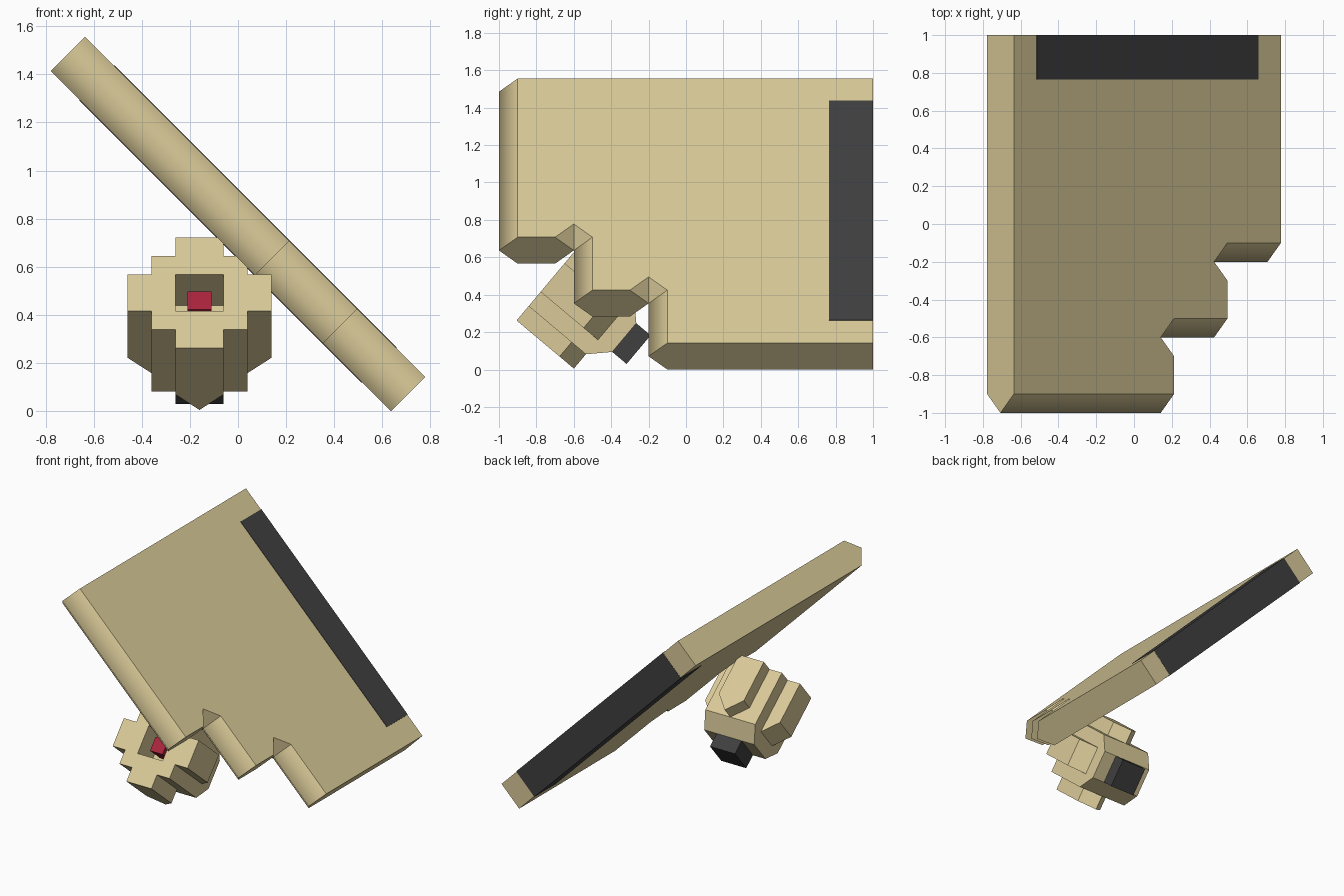
import bpy, bmesh
from math import radians
from mathutils import Matrix, Vector

cube = bpy.data.objects.get("Cube")
if cube:
    bpy.data.objects.remove(cube, do_unlink=True)


def material(name, rgb):
    m = bpy.data.materials.new(name)
    m.use_nodes = True
    m.diffuse_color = (*rgb, 1)
    m.node_tree.nodes["Principled BSDF"].inputs["Base Color"].default_value = (*rgb, 1)
    return m


sand = material("sand", (0.70, 0.59, 0.315))
charcoal = material("charcoal", (0.05, 0.05, 0.05))
red = material("red", (0.40, 0.018, 0.047))


def finish(name, bm, mat, frame):
    """Turn a bmesh into a placed object."""
    bmesh.ops.recalc_face_normals(bm, faces=bm.faces)
    mesh = bpy.data.meshes.new(name)
    bm.to_mesh(mesh)
    bm.free()
    mesh.materials.append(mat)
    ob = bpy.data.objects.new(name, mesh)
    ob.matrix_world = frame
    bpy.context.collection.objects.link(ob)
    return ob


def prism(bm, profile, lo, hi, place):
    """Extrude a 2D profile from lo to hi; place maps (a, b, h) to a point."""
    rings = [[bm.verts.new(place(a, b, h)) for a, b in profile] for h in (lo, hi)]
    for ring in rings:
        bm.faces.new(ring)
    for i in range(len(profile)):
        j = (i + 1) % len(profile)
        bm.faces.new((rings[0][i], rings[0][j], rings[1][j], rings[1][i]))


def box(name, mat, frame, x, y, z):
    bm = bmesh.new()
    prism(bm, [(x[0], y[0]), (x[1], y[0]), (x[1], y[1]), (x[0], y[1])],
          z[0], z[1], lambda a, b, h: (a, b, h))
    return finish(name, bm, mat, frame)


# Tilted panel: stepped front outline whose edges come to a point mid-thickness
panel_frame = Matrix.Translation((0, 0, 0.778)) @ Matrix.Rotation(radians(45), 4, 'Y')
face_line, mid_line = [(-1, 1), (-1, -0.9)], [(-1, 1), (-1, -1)]
for u, y in ((0.2, -0.6), (0.6, -0.2)):
    face_line += [(u, y - 0.3), (u, y - 0.1), (u - 0.1, y), (u, y + 0.1)]
    mid_line += [(u, y - 0.4), (u, y), (u, y), (u, y)]
face_line += [(1, -0.1), (1, 1)]
mid_line += [(1, -0.2), (1, 1)]

bm = bmesh.new()
mid_verts = {p: bm.verts.new((*p, 0)) for p in dict.fromkeys(mid_line)}
mid = [mid_verts[p] for p in mid_line]
for v in (0.1, -0.1):
    ring = [bm.verts.new((*p, v)) for p in face_line]
    bm.faces.new(ring)
    for i in range(len(ring)):
        j = (i + 1) % len(ring)
        bm.faces.new(list(dict.fromkeys((ring[i], ring[j], mid[j], mid[i]))))
bmesh.ops.recalc_face_normals(bm, faces=bm.faces)
bm.normal_update()
# Only the pointed front edges are rounded in shading
for f in bm.faces:
    f.smooth = True
for e in bm.edges:
    e.smooth = all(f.normal.y < -0.65 for f in e.link_faces)
finish("panel", bm, sand, panel_frame)

# Dark band wrapped round the back edge of the panel
box("back_band", charcoal, panel_frame, (-0.83, 0.83), (0.765, 1.001), (-0.103, 0.103))

# Stepped pod, tilted to face up and forward; depth d runs along local -z
pod_frame = Matrix.Translation((-0.16, -0.713, 0.492)) @ Matrix.Rotation(radians(50), 4, 'X')
along_x = lambda t, d, h: (h, t, -d)
along_t = lambda x, d, h: (x, h, -d)

bm = bmesh.new()
core = [(-0.2, 0), (-0.2, 0.4), (-0.1, 0.5), (0.1, 0.5), (0.2, 0.4), (0.2, 0)]
recess = [(0.1, 0), (0.1, 0.2), (-0.1, 0.2), (-0.1, 0)]
prism(bm, core + recess, -0.1, 0.1, along_x)
for s in (-1, 1):
    # solid core sides, outer side steps, top and bottom steps
    prism(bm, core, s * 0.1, s * 0.2, along_x)
    prism(bm, [(s * 0.2, 0), (s * 0.3, 0), (s * 0.3, 0.3), (s * 0.2, 0.4)], -0.1, 0.1, along_t)
    prism(bm, [(-0.1, 0), (0.1, 0), (0.1, 0.3), (0, 0.4), (-0.1, 0.3)], s * 0.2, s * 0.3, along_t)
finish("pod_body", bm, sand, pod_frame)

# Red block inside the recess and dark nozzle at the rear
box("pod_light", red, pod_frame, (-0.05, 0.05), (-0.05, 0.05), (-0.2, -0.05))
box("pod_nozzle", charcoal, pod_frame, (-0.1, 0.1), (-0.1, 0.1), (-0.6, -0.5))
